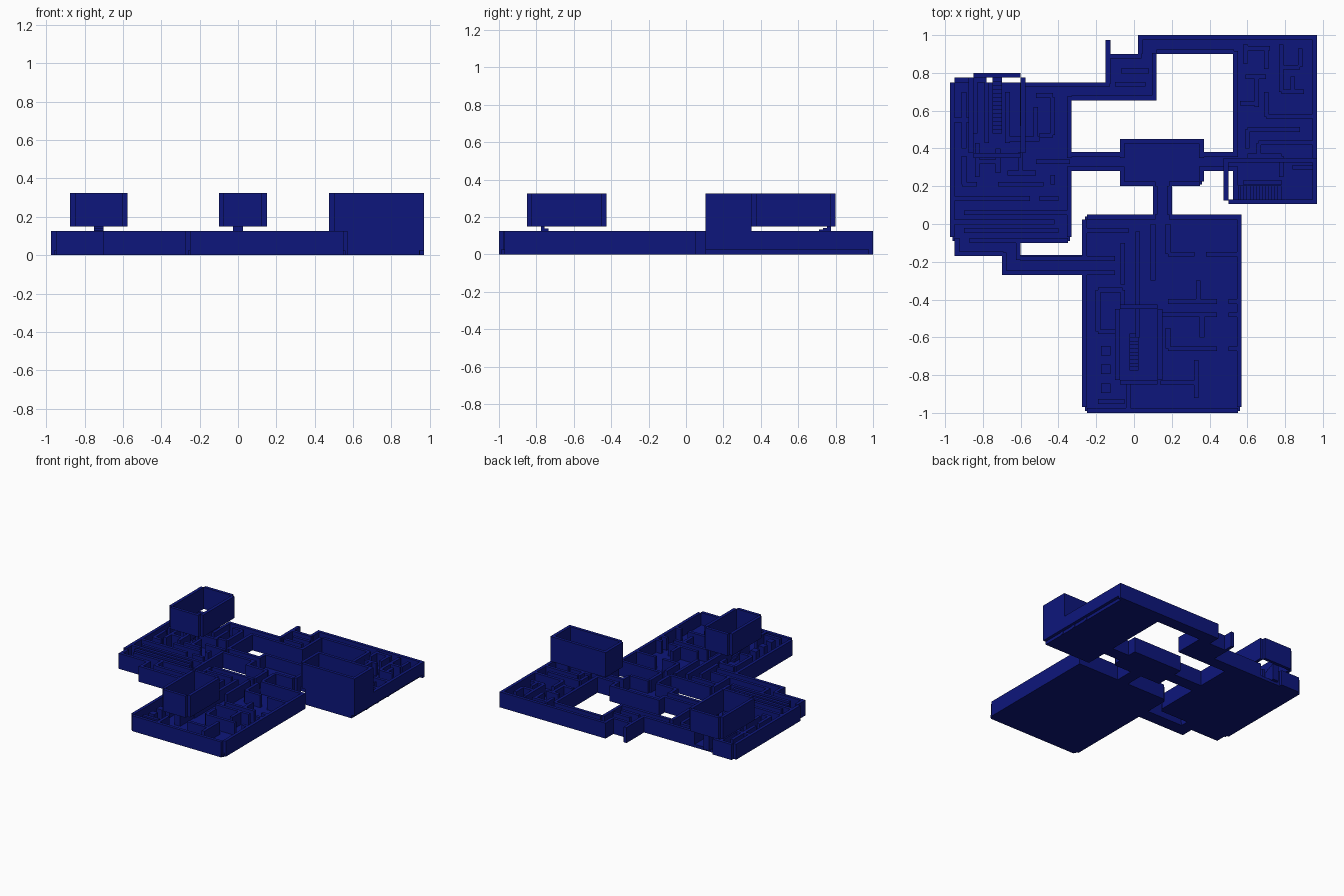
import bpy, bmesh

T = 0.025   # wall thickness
H = 0.125   # lower wall height
mat = bpy.data.materials.new("navy")
mat.diffuse_color = (0.004, 0.008, 0.2, 1)


def make(name, boxes):
    """One object from boxes (x0, x1, y0, y1, z0, z1)."""
    bm = bmesh.new()
    for x0, x1, y0, y1, z0, z1 in boxes:
        vs = bmesh.ops.create_cube(bm, size=1)["verts"]
        for v in vs:
            v.co = (x1 if v.co.x > 0 else x0, y1 if v.co.y > 0 else y0, z1 if v.co.z > 0 else z0)
    me = bpy.data.meshes.new(name)
    bm.to_mesh(me)
    bm.free()
    ob = bpy.data.objects.new(name, me)
    me.materials.append(mat)
    bpy.context.collection.objects.link(ob)
    return ob


def walls(name, segs, z0=0.0, z1=H):
    """Walls along centre lines (x0, y0, x1, y1)."""
    t = T / 2
    out = []
    for a, b, c, d in segs:
        if a == c:
            out.append((a - t, a + t, min(b, d), max(b, d), z0, z1))
        else:
            out.append((min(a, c), max(a, c), b - t, b + t, z0, z1))
    make(name, out)


def ramp(name, lo, hi, along, across, steps=10):
    """Stepped ramp climbing from lo to hi along one axis."""
    boxes = []
    d = (hi - lo) / steps
    for i in range(steps):
        p, q = sorted((lo + i * d, lo + (i + 1) * d))
        z = T + (0.15 - T) * (i + 1) / steps
        xy = (*across, p, q) if along == "y" else (p, q, *across)
        boxes.append((*xy, 0.02, z))
    make(name, boxes)


# Floors of rooms and corridors
floors = [
    (-0.96, -0.34, -0.09, 0.75), (-0.26, 0.56, -0.99, 0.04), (0.53, 0.945, 0.11, 0.99),
    (-0.065, 0.36, 0.21, 0.44), (-0.34, -0.06, 0.285, 0.37), (0.36, 0.53, 0.285, 0.37),
    (0.105, 0.195, 0.04, 0.21), (-0.34, 0.11, 0.66, 0.745), (-0.14, 0.11, 0.66, 0.895),
    (0.03, 0.54, 0.905, 0.99), (0.03, 0.11, 0.89, 0.91), (-0.945, -0.61, -0.165, -0.09),
    (-0.695, -0.26, -0.265, -0.165)]
make("floors", [(*f, 0, T) for f in floors])

# Left room
walls("left_room_shell", [
    (-0.9625, -0.07, -0.9625, 0.75), (-0.95, 0.7625, -0.78, 0.7625),
    (-0.59, 0.7375, -0.33, 0.7375), (-0.3425, -0.07, -0.3425, 0.305),
    (-0.3425, 0.35, -0.3425, 0.675), (-0.87, -0.0875, -0.35, -0.0875)])
walls("left_room_maze", [
    (-0.9, 0.06, -0.34, 0.06), (-0.95, 0.01, -0.42, 0.01), (-0.9, -0.035, -0.4, -0.035),
    (-0.95, 0.135, -0.55, 0.135), (-0.5, 0.135, -0.4, 0.135),
    (-0.91, 0.21, -0.83, 0.21), (-0.72, 0.21, -0.48, 0.21), (-0.43, 0.21, -0.43, 0.26),
    (-0.9, 0.21, -0.9, 0.36), (-0.83, 0.25, -0.83, 0.43), (-0.83, 0.33, -0.72, 0.33),
    (-0.72, 0.27, -0.72, 0.4), (-0.67, 0.27, -0.52, 0.27), (-0.6, 0.27, -0.6, 0.38),
    (-0.52, 0.33, -0.34, 0.33 + 0.06), (-0.9, 0.4, -0.9, 0.7), (-0.95, 0.55, -0.84, 0.55),
    (-0.84, 0.48, -0.84, 0.75), (-0.78, 0.43, -0.78, 0.75), (-0.67, 0.43, -0.67, 0.7),
    (-0.67, 0.45, -0.5, 0.45), (-0.59, 0.52, -0.59, 0.75), (-0.52, 0.45, -0.52, 0.62),
    (-0.5, 0.47, -0.43, 0.47), (-0.43, 0.47, -0.43, 0.67), (-0.52, 0.68, -0.43, 0.68)])

# Front room
walls("front_room_shell", [
    (-0.25, -0.9875, 0.55, -0.9875), (0.5575, -0.97, 0.5575, 0.05),
    (-0.2625, -0.97, -0.2625, -0.255), (-0.2625, -0.19, -0.2625, 0.025),
    (-0.25, 0.0375, 0.115, 0.0375), (0.185, 0.0375, 0.57, 0.0375)])
walls("front_room_maze", [
    (-0.25, -0.035, -0.03, -0.035), (-0.06, -0.1, -0.06, -0.32), (0.02, -0.04, 0.02, -0.43),
    (0.1, 0.0, 0.1, -0.3), (0.18, 0.0, 0.18, -0.16), (0.18, -0.16, 0.32, -0.16),
    (0.38, -0.16, 0.55, -0.16), (0.34, -0.3, 0.34, -0.41), (0.18, -0.41, 0.44, -0.41),
    (0.5, -0.41, 0.55, -0.41), (-0.19, -0.35, -0.06, -0.35), (-0.19, -0.35, -0.19, -0.57),
    (-0.06, -0.35, -0.06, -0.43), (-0.19, -0.57, -0.09, -0.57), (0.14, -0.48, 0.44, -0.48),
    (0.5, -0.48, 0.55, -0.48), (0.36, -0.48, 0.36, -0.6), (0.18, -0.55, 0.18, -0.66),
    (0.18, -0.66, 0.44, -0.66), (0.5, -0.66, 0.55, -0.66), (0.33, -0.72, 0.33, -0.92),
    (0.14, -0.84, 0.33, -0.84), (-0.19, -0.94, -0.05, -0.94), (-0.03, -0.85, -0.03, -0.975),
    (0.02, -0.43, 0.02, -0.6)])
make("front_room_pillars", [(-0.175, -0.125, y - 0.025, y + 0.025, T, H) for y in (-0.67, -0.77, -0.87)])

# Right room; its walls sit above the underside of the floor
walls("right_room_shell", [
    (0.9575, 0.105, 0.9575, 1.0)], T)
walls("right_room_sides", [
    (0.02, 0.9875, 0.97, 0.9875), (0.5375, 0.105, 0.5375, 0.305),
    (0.5375, 0.355, 0.5375, 0.915), (0.55, 0.1175, 0.945, 0.1175)])
walls("right_room_maze", [
    (0.59, 0.85, 0.59, 0.95), (0.59, 0.93, 0.72, 0.93), (0.7, 0.82, 0.7, 0.93),
    (0.59, 0.78, 0.7, 0.78), (0.65, 0.62, 0.65, 0.78), (0.78, 0.7, 0.78, 0.95),
    (0.78, 0.83, 0.88, 0.83), (0.88, 0.83, 0.88, 0.93), (0.78, 0.7, 0.9, 0.7),
    (0.84, 0.7, 0.84, 0.78), (0.56, 0.64, 0.65, 0.64), (0.7, 0.57, 0.7, 0.7),
    (0.7, 0.57, 0.95, 0.57), (0.6, 0.5, 0.88, 0.5), (0.6, 0.4, 0.6, 0.5),
    (0.66, 0.43, 0.95, 0.43), (0.66, 0.37, 0.66, 0.43), (0.78, 0.25, 0.78, 0.36),
    (0.6, 0.36, 0.78, 0.36), (0.84, 0.3, 0.95, 0.3), (0.58, 0.22, 0.78, 0.22)])

# Central room
walls("central_room", [
    (-0.075, 0.4375, 0.37, 0.4375), (-0.075, 0.2125, 0.115, 0.2125), (0.185, 0.2125, 0.35, 0.2125),
    (-0.0625, 0.2, -0.0625, 0.305), (-0.0625, 0.35, -0.0625, 0.45),
    (0.3575, 0.225, 0.3575, 0.305), (0.3575, 0.35, 0.3575, 0.45)])

# Corridor walls
walls("corridor_walls", [
    (-0.33, 0.3675, -0.075, 0.3675), (-0.33, 0.2925, -0.075, 0.2925),
    (0.37, 0.3675, 0.525, 0.3675), (0.37, 0.2925, 0.525, 0.2925),
    (0.1125, 0.05, 0.1125, 0.2), (0.1875, 0.05, 0.1875, 0.2),
    (-0.33, 0.7375, -0.13, 0.7375), (-0.33, 0.6675, 0.12, 0.6675),
    (0.1075, 0.655, 0.1075, 0.905), (-0.125, 0.8875, 0.04, 0.8875),
    (0.0325, 0.9, 0.0325, 1.0), (0.12, 0.9125, 0.53, 0.9125),
    (-0.1375, 0.74, -0.1375, 0.975), (-0.07, 0.81, 0.08, 0.81), (-0.1, 0.74, 0.06, 0.74),
    (-0.95, -0.1575, -0.69, -0.1575), (-0.9375, -0.17, -0.9375, -0.075),
    (-0.6125, -0.19, -0.6125, -0.1), (-0.6875, -0.27, -0.6875, -0.15),
    (-0.7, -0.2575, -0.1, -0.2575), (-0.6, -0.1825, -0.1, -0.1825)])


def tower(name, x0, x1, y0, y1, z0=0.15):
    """Open upper enclosure whose sides lap outside its ends."""
    t = T / 2
    walls(name, [(x0 + t, y0 + T, x0 + t, y1 - T), (x1 - t, y0 + T, x1 - t, y1 - T),
                 (x0 + T, y0 + t, x1 - T, y0 + t), (x0 + T, y1 - t, x1 - T, y1 - t)], z0, 0.325)


# Upper enclosures
tower("left_upper_walls", -0.875, -0.575, 0.35, 0.8)
tower("front_upper_walls", -0.1, 0.15, -0.85, -0.425)
walls("right_upper_walls", [
    (0.4875, 0.125, 0.4875, 0.35), (0.9575, 0.105, 0.9575, 0.35),
    (0.5, 0.3375, 0.95, 0.3375)], 0.125, 0.325)
walls("right_upper_front", [(0.5, 0.1175, 0.97, 0.1175)], H, 0.325)

# Stepped ramps
ramp("left_ramp", 0.48, 0.775, "y", (-0.75, -0.7), 14)
ramp("front_ramp", -0.58, -0.775, "y", (-0.025, 0.025))
ramp("right_ramp", 0.78, 0.55, "x", (0.13, 0.205), 14)
